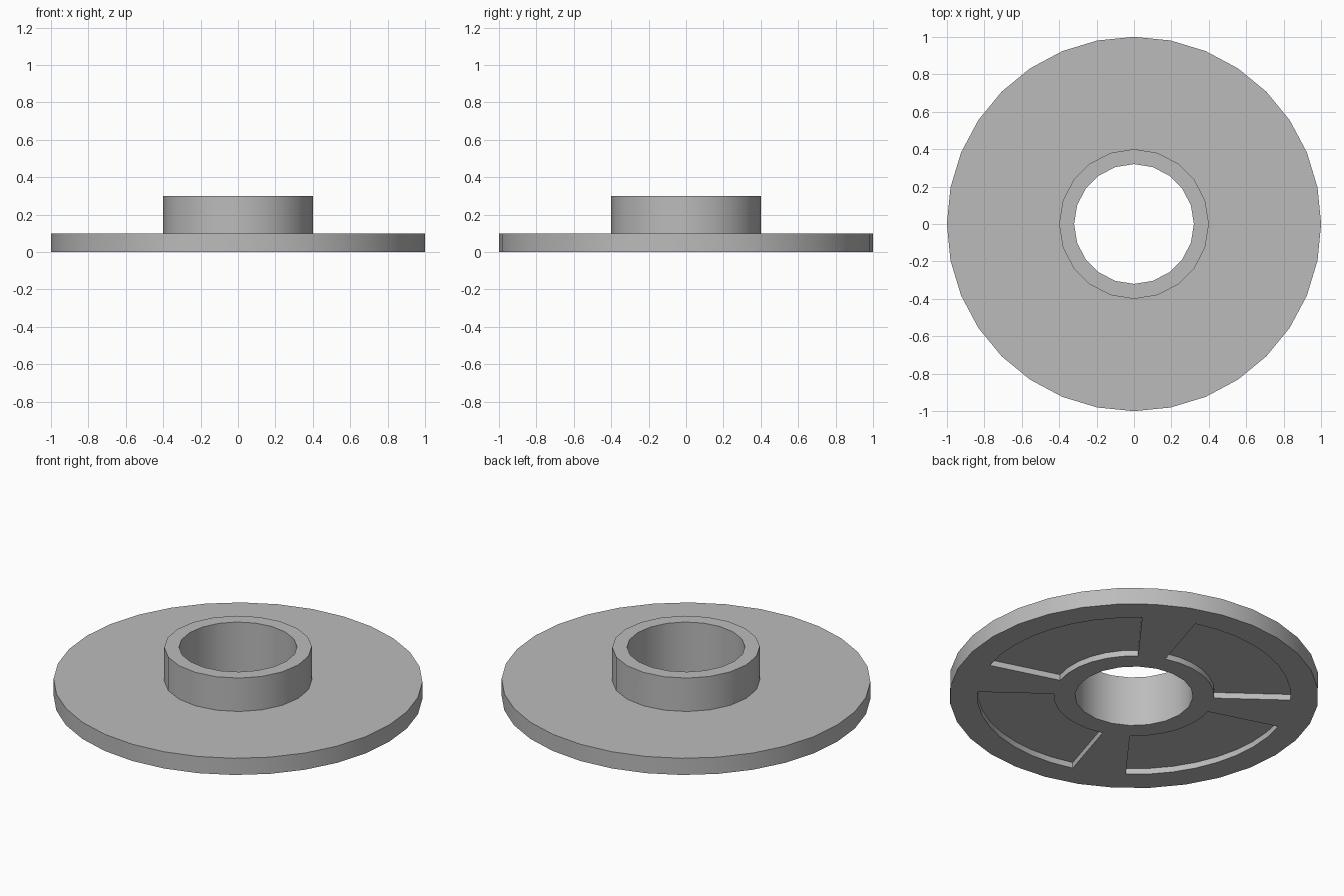
import bpy, bmesh
from math import cos, sin, radians

if "Cube" in bpy.data.objects:
    bpy.data.objects.remove(bpy.data.objects["Cube"], do_unlink=True)

RIM_R, HUB_R, BORE_R = 1.0, 0.4, 0.32
DISC_H, TOTAL_H = 0.1, 0.3
POCKET_IN, POCKET_OUT, POCKET_DEPTH = 0.435, 0.85, 0.035
POCKET_SPAN, POCKET_CENTRE = 70, 18

grey = bpy.data.materials.new("plain grey")
grey.use_nodes = True
colour = (0.5, 0.5, 0.5, 1)
grey.diffuse_color = colour
grey.node_tree.nodes["Principled BSDF"].inputs["Base Color"].default_value = colour


def prism(name, outline, z0, z1):
    """Closed solid made by extruding a flat outline upwards."""
    bm = bmesh.new()
    face = bm.faces.new([bm.verts.new((x, y, z0)) for x, y in outline])
    top = bmesh.ops.extrude_face_region(bm, geom=[face])["geom"]
    verts = [v for v in top if isinstance(v, bmesh.types.BMVert)]
    bmesh.ops.translate(bm, verts=verts, vec=(0, 0, z1 - z0))
    bmesh.ops.recalc_face_normals(bm, faces=bm.faces)
    mesh = bpy.data.meshes.new(name)
    bm.to_mesh(mesh)
    bm.free()
    mesh.materials.append(grey)
    obj = bpy.data.objects.new(name, mesh)
    bpy.context.collection.objects.link(obj)
    return obj


def arc(radius, start, end, steps):
    """Points along an arc, both ends included, angles in degrees."""
    angles = [radians(start + (end - start) * i / steps) for i in range(steps + 1)]
    return [(radius * cos(a), radius * sin(a)) for a in angles]


def circle(radius, sides):
    return arc(radius, 0, 360, sides)[:-1]


def combine(target, tool, operation):
    """Boolean the tool into the target, then discard the tool."""
    mod = target.modifiers.new(operation, "BOOLEAN")
    mod.operation = operation
    mod.solver = "EXACT"
    mod.object = tool
    bpy.context.view_layer.objects.active = target
    bpy.ops.object.modifier_apply(modifier=mod.name)
    bpy.data.objects.remove(tool, do_unlink=True)


# Flat disc with the raised hub
flange = prism("flanged_hub", circle(RIM_R, 32), 0, DISC_H)
combine(flange, prism("hub", circle(HUB_R, 20), DISC_H / 2, TOTAL_H), "UNION")

# Bore through the middle
combine(flange, prism("bore", circle(BORE_R, 20), -0.1, TOTAL_H + 0.1), "DIFFERENCE")

# Four shallow pockets in the underside
for i in range(4):
    start = POCKET_CENTRE + 90 * i - POCKET_SPAN / 2
    end = start + POCKET_SPAN
    sector = arc(POCKET_OUT, start, end, 8) + arc(POCKET_IN, end, start, 6)
    combine(flange, prism("pocket", sector, -0.1, POCKET_DEPTH), "DIFFERENCE")

# Smooth round walls, sharp rims
bpy.ops.object.select_all(action="DESELECT")
flange.select_set(True)
bpy.context.view_layer.objects.active = flange
bpy.ops.object.shade_smooth_by_angle(angle=radians(30))
